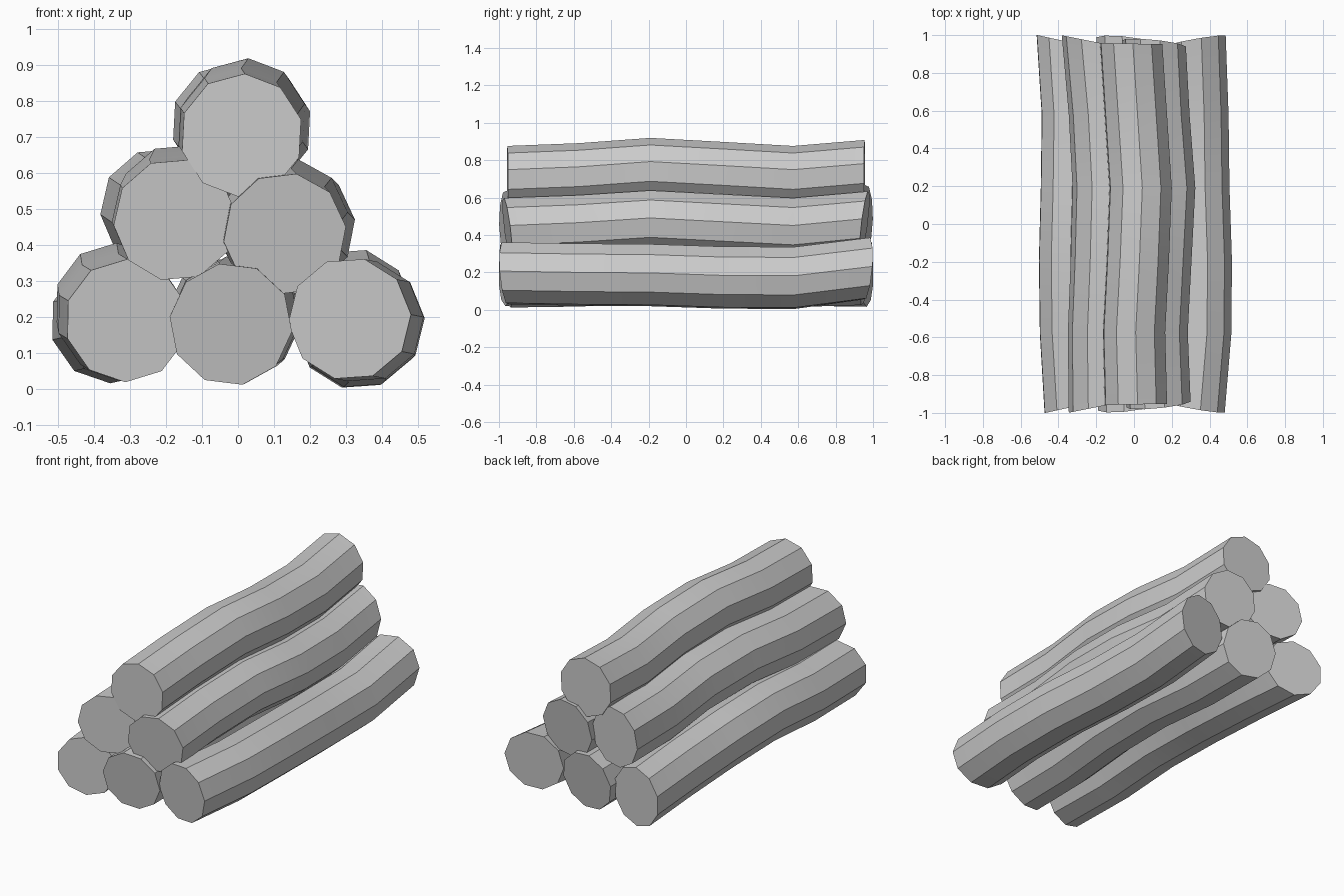
import bpy, bmesh
from math import cos, sin, radians

if "Cube" in bpy.data.objects:
    bpy.data.objects.remove(bpy.data.objects["Cube"])

SIDES, RADIUS = 10, 0.171
HALF = 0.965


def make_log(name, xs, zs, phase, tilt=(0, 0), half=HALF):
    """Sweep a decagon along a wavy path; tilt slants both end caps."""
    bm = bmesh.new()
    rings = []
    last = len(xs) - 1
    for i, (x, z) in enumerate(zip(xs, zs)):
        t = 2 * i / last - 1
        end = {0: -1, last: 1}.get(i, 0)
        ring = []
        for k in range(SIDES):
            a = radians(phase + 360 * k / SIDES)
            dx, dz = RADIUS * cos(a), RADIUS * sin(a)
            y = t * half + end * (tilt[0] * dx + tilt[1] * dz)
            ring.append(bm.verts.new((x + dx, y, z + dz)))
        rings.append(ring)
    for a, b in zip(rings, rings[1:]):
        for k in range(SIDES):
            n = (k + 1) % SIDES
            bm.faces.new((a[k], a[n], b[n], b[k]))
    bm.faces.new(rings[0])
    bm.faces.new(rings[-1])
    bmesh.ops.recalc_face_normals(bm, faces=bm.faces)
    mesh = bpy.data.meshes.new(name)
    bm.to_mesh(mesh)
    bm.free()
    log = bpy.data.objects.new(name, mesh)
    bpy.context.collection.objects.link(log)
    # Smooth along the length, crisp between the bark facets
    bpy.ops.object.select_all(action='DESELECT')
    log.select_set(True)
    bpy.context.view_layer.objects.active = log
    bpy.ops.object.shade_smooth_by_angle(angle=radians(30))


# Bottom row
make_log("bottom_left_log", (-.31, -.335, -.34, -.33, -.325, -.352),
         (.19, .205, .235, .218, .193, .187), 17, (-.22, 0))
make_log("bottom_middle_log", (-.02, -.02, .0, .005, -.015, -.03),
         (.18, .185, .20, .20, .182, .193), 29, (-.12, .15))
make_log("bottom_right_log", (.31, .345, .348, .335, .33, .315),
         (.195, .188, .185, .172, .17, .22), 4, (.18, .08))

# Middle row
make_log("middle_left_log", (-.175, -.18, -.165, -.155, -.175, -.212),
         (.47, .48, .51, .50, .475, .50), 5, (-.2, 0))
make_log("middle_right_log", (.13, .115, .135, .155, .125, .105),
         (.43, .445, .47, .45, .43, .465), 7, (-.1, .12), .955)

# Top log
make_log("top_log", (.01, 0, .02, .035, .01, -.015),
         (.705, .72, .748, .727, .705, .737), 15, (-.02, 0), .955)
